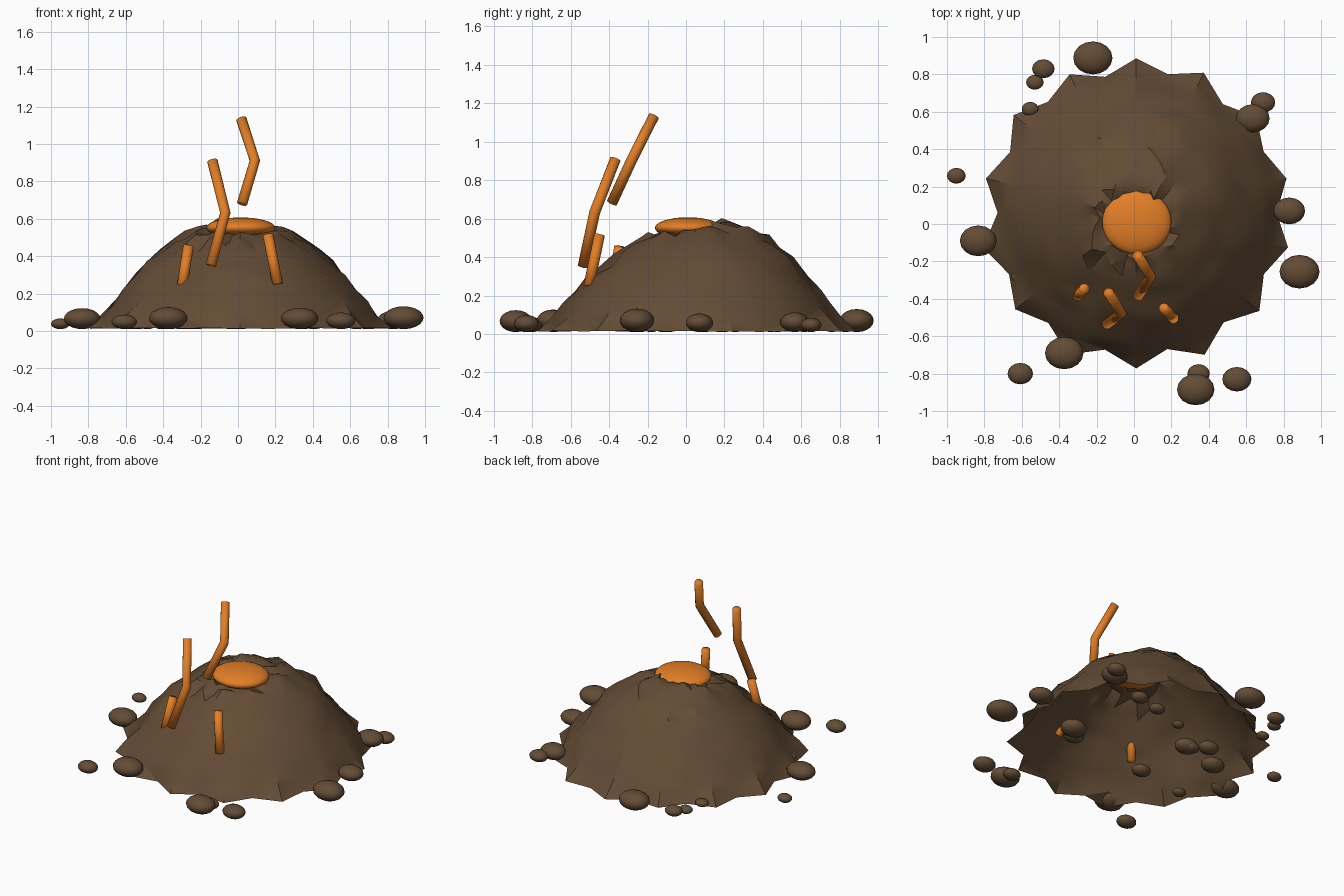
import bpy, bmesh, math, random
from mathutils import Vector

if "Cube" in bpy.data.objects:
    bpy.data.objects.remove(bpy.data.objects["Cube"])

random.seed(4)


def material(name, color):
    m = bpy.data.materials.new(name)
    m.diffuse_color = (*color, 1)
    m.use_nodes = True
    m.node_tree.nodes["Principled BSDF"].inputs["Base Color"].default_value = m.diffuse_color
    return m


EARTH = material("earth_brown", (0.125, 0.072, 0.036))
LAVA = material("molten_orange", (0.76, 0.21, 0.02))


def finish(bm, name, mat, angle=35):
    me = bpy.data.meshes.new(name)
    bm.to_mesh(me)
    bm.free()
    ob = bpy.data.objects.new(name, me)
    bpy.context.collection.objects.link(ob)
    me.materials.append(mat)
    bpy.ops.object.select_all(action='DESELECT')
    ob.select_set(True)
    bpy.context.view_layer.objects.active = ob
    bpy.ops.object.shade_smooth_by_angle(angle=math.radians(angle))
    return ob


# Mound: open shell of rings with a zigzag foot and a rough rim around the crater
SEG = 28
# radius, height, zigzag depth, height jitter
RINGS = [(0.79, 0.015, 0.042, 0.004), (0.735, 0.085, 0.022, 0.008), (0.68, 0.155, 0.014, 0.01),
         (0.62, 0.228, 0.01, 0.012), (0.56, 0.302, 0.01, 0.012), (0.495, 0.37, 0.01, 0.013),
         (0.425, 0.428, 0.012, 0.015), (0.35, 0.478, 0.014, 0.018), (0.28, 0.518, 0.018, 0.02),
         (0.22, 0.54, 0.02, 0.02), (0.165, 0.538, 0.012, 0.014), (0.1, 0.525, 0.0, 0.006)]
bm = bmesh.new()
rows = []
for k, (r, z, zig, jit) in enumerate(RINGS):
    row = []
    for i in range(SEG):
        a = math.radians(90) + math.tau * i / SEG
        rr = r + (zig if i % 2 == 0 else -zig) + random.uniform(-0.012, 0.012)
        back = 0.028 * math.sin(a) if 0.15 < r < 0.5 else 0
        # jagged spikes lapping over the back of the pool
        if 0.12 < r < 0.25 and math.sin(a) > 0.5:
            back += 0.022 if i % 2 else 0.0
        cy = 0.06 if r > 0.3 else 0.06 * max(0, (r - 0.1) / 0.2)
        x, y = 0.012 + rr * math.cos(a), cy + rr * math.sin(a)
        # hollow where a stream enters the slope
        dent = 0.06 * math.exp(-((x + 0.29) ** 2 + (y + 0.38) ** 2) / 0.014)
        row.append(bm.verts.new((x, y, z + back - dent + random.uniform(-jit, jit))))
    rows.append(row)
for lo, hi in zip(rows, rows[1:]):
    for i in range(SEG):
        j = (i + 1) % SEG
        bm.faces.new((lo[i], lo[j], hi[j], hi[i]))
tip = bm.verts.new((0.012, 0.01, 0.522))
for i in range(SEG):
    bm.faces.new((rows[-1][i], rows[-1][(i + 1) % SEG], tip))
bmesh.ops.triangulate(bm, faces=bm.faces[:])
finish(bm, "mound", EARTH, 32)


# Flattened balls: the lava pool and the scattered rocks
def blob(name, loc, radius, half_height, mat, seg=16, rings=10):
    bm = bmesh.new()
    bmesh.ops.create_uvsphere(bm, u_segments=seg, v_segments=rings, radius=1)
    bmesh.ops.scale(bm, vec=(radius, radius * 0.84 if mat is EARTH else radius * 0.93, half_height),
                    verts=bm.verts)
    bmesh.ops.translate(bm, vec=loc, verts=bm.verts)
    finish(bm, name, mat, 60)


blob("lava_pool", (0.015, 0.01, 0.552), 0.185, 0.055, LAVA, 32, 16)

# Rocks around the foot, then rocks hidden under the shell: x, y, radius
ROCKS = [(-.22, .888, .105), (-.485, .83, .06), (-.53, .758, .047), (-.555, .615, .045),
         (-.95, .258, .05), (-.833, -.09, .098), (-.373, -.69, .103), (-.608, -.8, .068),
         (.33, -.885, .1), (.345, -.80, .06), (.55, -.83, .078), (.885, -.255, .107),
         (.83, .07, .085), (.635, .565, .09), (.69, .65, .065),
         (.403, -.118, .09), (.35, -.18, .07), (.35, .476, .06), (.176, .44, .055),
         (-.258, -.236, .065), (-.047, .382, .04), (-.29, .174, .08), (-.31, .2, .055),
         (-.405, .257, .07), (-.572, .1, .08), (-.61, -.28, .045)]
for x, y, r in ROCKS:
    blob("rock", (x, y, 0.01 + 0.57 * r), r, 0.57 * r, EARTH)


# Bent lava streams: capped tubes swept along a short path
def stream(points, radius=0.028, sides=12):
    pts = [Vector(p) for p in points]
    bm = bmesh.new()
    rings = []
    for i, p in enumerate(pts):
        d = (pts[min(i + 1, len(pts) - 1)] - pts[max(i - 1, 0)]).normalized()
        u = d.cross(Vector((0, 1, 0))).normalized()
        v = d.cross(u)
        rings.append([bm.verts.new(p + radius * (u * math.cos(math.tau * s / sides)
                                                 + v * math.sin(math.tau * s / sides)))
                      for s in range(sides)])
    for a, b in zip(rings, rings[1:]):
        for s in range(sides):
            t = (s + 1) % sides
            bm.faces.new((a[s], a[t], b[t], b[s]))
    bm.faces.new(rings[0])
    bm.faces.new(rings[-1])
    bmesh.ops.recalc_face_normals(bm, faces=bm.faces[:])
    finish(bm, "lava_stream", LAVA, 120)


stream([(0.018, -0.167, 1.133), (0.09, -0.28, 0.91), (0.022, -0.385, 0.682)])
stream([(-0.137, -0.367, 0.91), (-0.068, -0.475, 0.632), (-0.145, -0.535, 0.352)])
stream([(-0.265, -0.345, 0.455), (-0.305, -0.39, 0.2)])
stream([(0.16, -0.45, 0.515), (0.212, -0.505, 0.25)])
